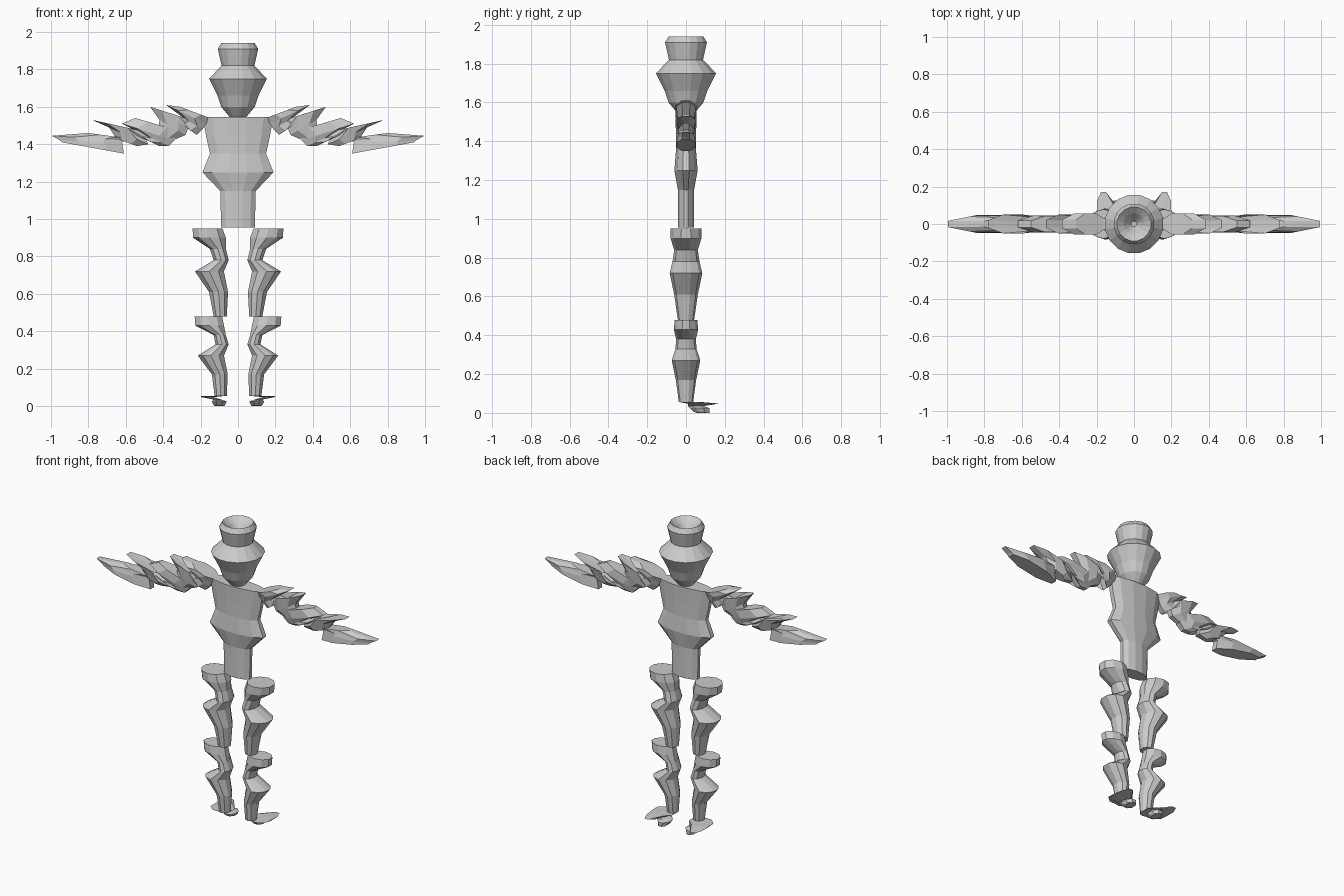
import bpy, bmesh
from math import sin, cos, pi


def loft(name, rings, cap_start=True, cap_end=True):
    """Skin a list of equal-length point rings into one flat-shaded object."""
    bm = bmesh.new()
    loops = [[bm.verts.new(p) for p in ring] for ring in rings]
    n = len(loops[0])
    for a, b in zip(loops, loops[1:]):
        for i in range(n):
            j = (i + 1) % n
            bm.faces.new((a[i], a[j], b[j], b[i]))
    if cap_start:
        bm.faces.new(loops[0][::-1])
    if cap_end:
        bm.faces.new(loops[-1])
    bmesh.ops.recalc_face_normals(bm, faces=bm.faces)
    mesh = bpy.data.meshes.new(name)
    bm.to_mesh(mesh)
    bm.free()
    ob = bpy.data.objects.new(name, mesh)
    bpy.context.collection.objects.link(ob)
    return ob


def ring(inner, outer, y, ry, n=10, s=1):
    """Tilted elliptical ring spanning inner to outer (x, z) points; s mirrors x."""
    (x0, z0), (x1, z1) = inner, outer
    k = 1 / cos(pi / n)
    pts = []
    for i in range(n):
        a = 2 * pi * (i + 0.5) / n
        t = 0.5 + 0.5 * k * cos(a)
        pts.append((s * (x0 + (x1 - x0) * t), y + ry * k * sin(a), z0 + (z1 - z0) * t))
    return pts


# Head with flared hat and hollow crown: (z, radius)
head = [(1.54, .04), (1.60, .09), (1.66, .11), (1.75, .155), (1.82, .088),
        (1.91, .108), (1.94, .09), (1.91, .055), (1.86, .015)]
loft("head", [ring((-r, z), (r, z), 0, r, 16) for z, r in head])

# Torso: (z, half width, half depth)
torso = [(.955, .09, .042), (1.15, .095, .042), (1.25, .19, .06),
         (1.35, .15, .052), (1.44, .17, .052), (1.545, .188, .055)]
loft("torso", [ring((-w, z), (w, z), 0, d, 12) for z, w, d in torso])

# Legs: (z, inner x, outer x, half depth)
thigh = [(.95, .083, .243, .075), (.90, .065, .24, .076), (.84, .065, .15, .058),
         (.78, .05, .13, .066), (.72, .075, .23, .08), (.61, .053, .155, .058), (.48, .06, .13, .04)]
shin = [(.48, .085, .232, .055), (.43, .075, .228, .06), (.38, .065, .13, .048),
        (.33, .05, .12, .052), (.27, .075, .215, .07), (.17, .055, .14, .05), (.055, .06, .125, .035)]

# Feet, folded plates: (z, inner x, outer x, y centre, half depth)
foot = [(.055, .06, .20, .03, .06), (.048, .13, .197, .09, .08), (.035, .09, .13, .05, .04),
        (.025, .06, .14, .07, .05), (.005, .07, .13, .08, .04), (0, .075, .125, .09, .035)]

# Arms, leaf-like tilted rings: (inner x, inner z, outer x, outer z, half depth)
upper = [(.15, 1.54, .31, 1.60, .055), (.17, 1.51, .385, 1.61, .055), (.19, 1.48, .29, 1.54, .04),
         (.22, 1.45, .34, 1.53, .042), (.25, 1.53, .47, 1.60, .05), (.28, 1.45, .42, 1.53, .042),
         (.35, 1.42, .43, 1.46, .03)]
fore = [(.31, 1.47, .55, 1.54, .042), (.34, 1.42, .62, 1.51, .045), (.37, 1.39, .50, 1.45, .034),
        (.42, 1.39, .59, 1.47, .036), (.51, 1.47, .78, 1.53, .05), (.48, 1.40, .69, 1.49, .04),
        (.54, 1.39, .65, 1.43, .03)]
hand = [(.58, 1.43, .80, 1.46, .035), (.60, 1.42, .995, 1.445, .04),
        (.62, 1.41, .95, 1.42, .045), (.61, 1.35, .94, 1.41, .048)]

for side, s in (("right", 1), ("left", -1)):
    for part, rows in (("thigh", thigh), ("shin", shin)):
        loft(f"{side}_{part}", [ring((a, z), (b, z), 0, d, 10, s) for z, a, b, d in rows])
    loft(f"{side}_foot", [ring((a, z), (b, z), y, d, 8, s) for z, a, b, y, d in foot])
    for part, rows in (("upper_arm", upper), ("forearm", fore), ("hand", hand)):
        loft(f"{side}_{part}", [ring((a, za), (b, zb), 0, d, 8, s) for a, za, b, zb, d in rows])
